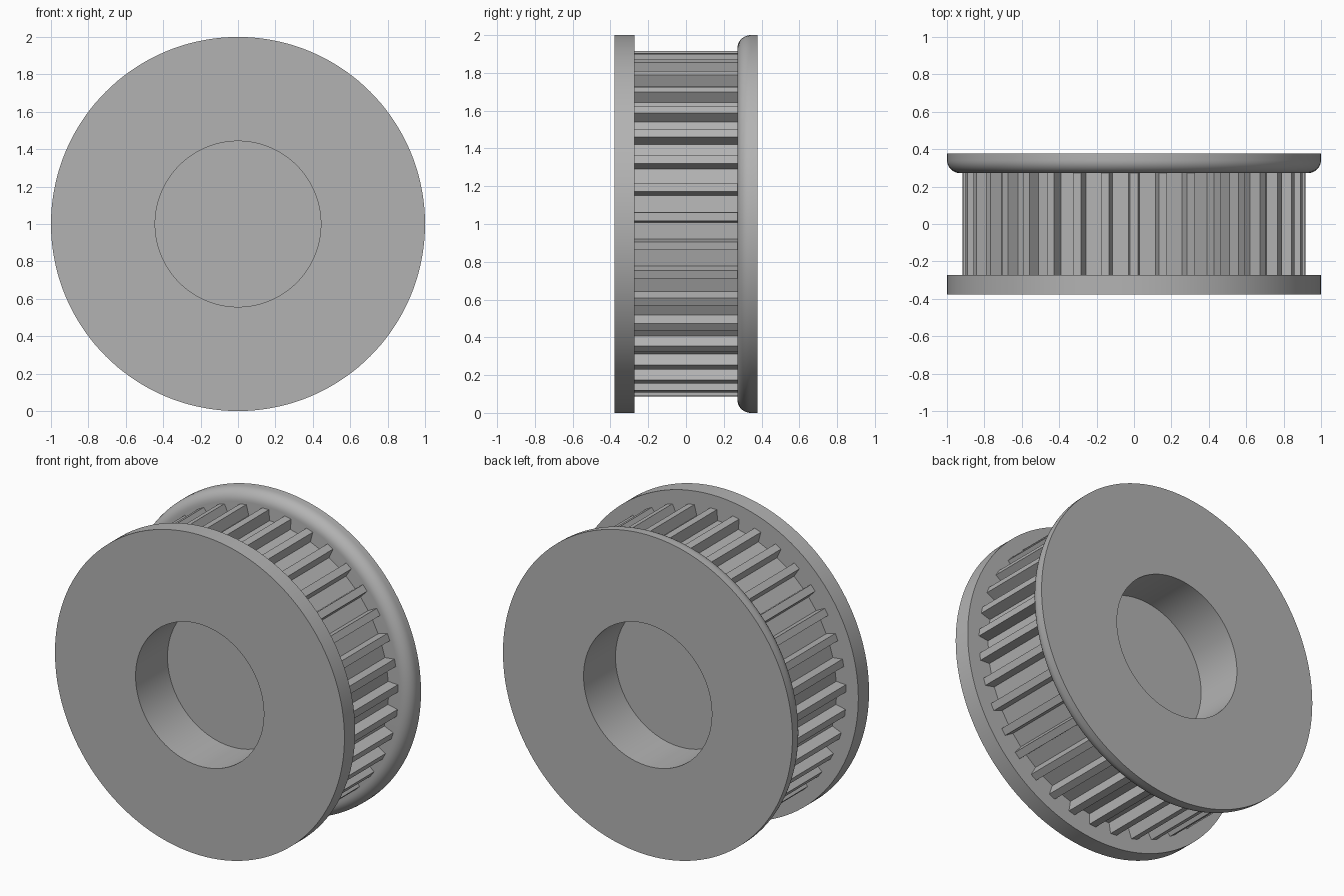
import bpy, bmesh, math

cube = bpy.data.objects.get("Cube")
if cube:
    bpy.data.objects.remove(cube, do_unlink=True)

RIM, TIP, ROOT, BORE = 1.0, 0.916, 0.85, 0.443   # radii
HALF, INNER, WEB = 0.378, 0.272, 0.063           # half widths along the axle
ROUND = 0.07
TEETH, SEGMENTS = 37, 144

grey = bpy.data.materials.new("plain_grey")
grey.use_nodes = True
grey.diffuse_color = (0.45, 0.45, 0.45, 1)
grey.node_tree.nodes["Principled BSDF"].inputs["Base Color"].default_value = grey.diffuse_color


def finish(name, bm, angle):
    bmesh.ops.remove_doubles(bm, verts=bm.verts, dist=1e-5)
    bmesh.ops.recalc_face_normals(bm, faces=bm.faces)
    mesh = bpy.data.meshes.new(name)
    bm.to_mesh(mesh)
    bm.free()
    mesh.materials.append(grey)
    obj = bpy.data.objects.new(name, mesh)
    obj.location.z = RIM
    bpy.context.collection.objects.link(obj)
    bpy.ops.object.select_all(action="DESELECT")
    obj.select_set(True)
    bpy.context.view_layer.objects.active = obj
    bpy.ops.object.shade_smooth_by_angle(angle=math.radians(angle))


def lathe(name, profile, closed=True):
    """Turn a (radius, y) profile around the axle."""
    bm = bmesh.new()
    verts = [bm.verts.new((r, y, 0)) for r, y in profile]
    pairs = list(zip(verts, verts[1:]))
    if closed:
        pairs.append((verts[-1], verts[0]))
    edges = [bm.edges.new(p) for p in pairs]
    bmesh.ops.spin(bm, geom=verts + edges, cent=(0, 0, 0), axis=(0, 1, 0),
                   angle=math.tau, steps=SEGMENTS, use_duplicate=False)
    finish(name, bm, 30)


# Square-edged front flange
lathe("front_flange", [(BORE, -HALF), (RIM, -HALF), (RIM, -INNER), (BORE, -INNER)])

# Back flange, rounded on its inner edge
fillet = []
for i in range(9):
    a = math.pi / 2 * i / 8
    fillet.append((RIM - ROUND + ROUND * math.cos(a), INNER + ROUND - ROUND * math.sin(a)))
lathe("back_flange", [(BORE, HALF), (RIM, HALF)] + fillet + [(BORE, INNER)])

# Core with a blind recess on each side of a thin web
lathe("core", [(0, -WEB), (BORE, -WEB), (BORE, -INNER), (0.75, -INNER),
               (0.75, INNER), (BORE, INNER), (BORE, WEB), (0, WEB)], closed=False)

# Toothed ring between the flanges, one tooth pointing straight up
bm = bmesh.new()
pitch = math.tau / TEETH
sections = []
for k in range(TEETH):
    for offset, radius in ((-1.9, ROOT), (-1.4, TIP), (1.4, TIP), (1.9, ROOT)):
        a = k * pitch + math.radians(offset)
        sections.append([bm.verts.new((r * math.sin(a), y, r * math.cos(a)))
                         for r, y in ((0.7, -INNER), (radius, -INNER),
                                      (radius, INNER), (0.7, INNER))])
for i, s in enumerate(sections):
    t = sections[(i + 1) % len(sections)]
    for j in range(4):
        n = (j + 1) % 4
        bm.faces.new((s[j], s[n], t[n], t[j]))
finish("toothed_ring", bm, 2)
